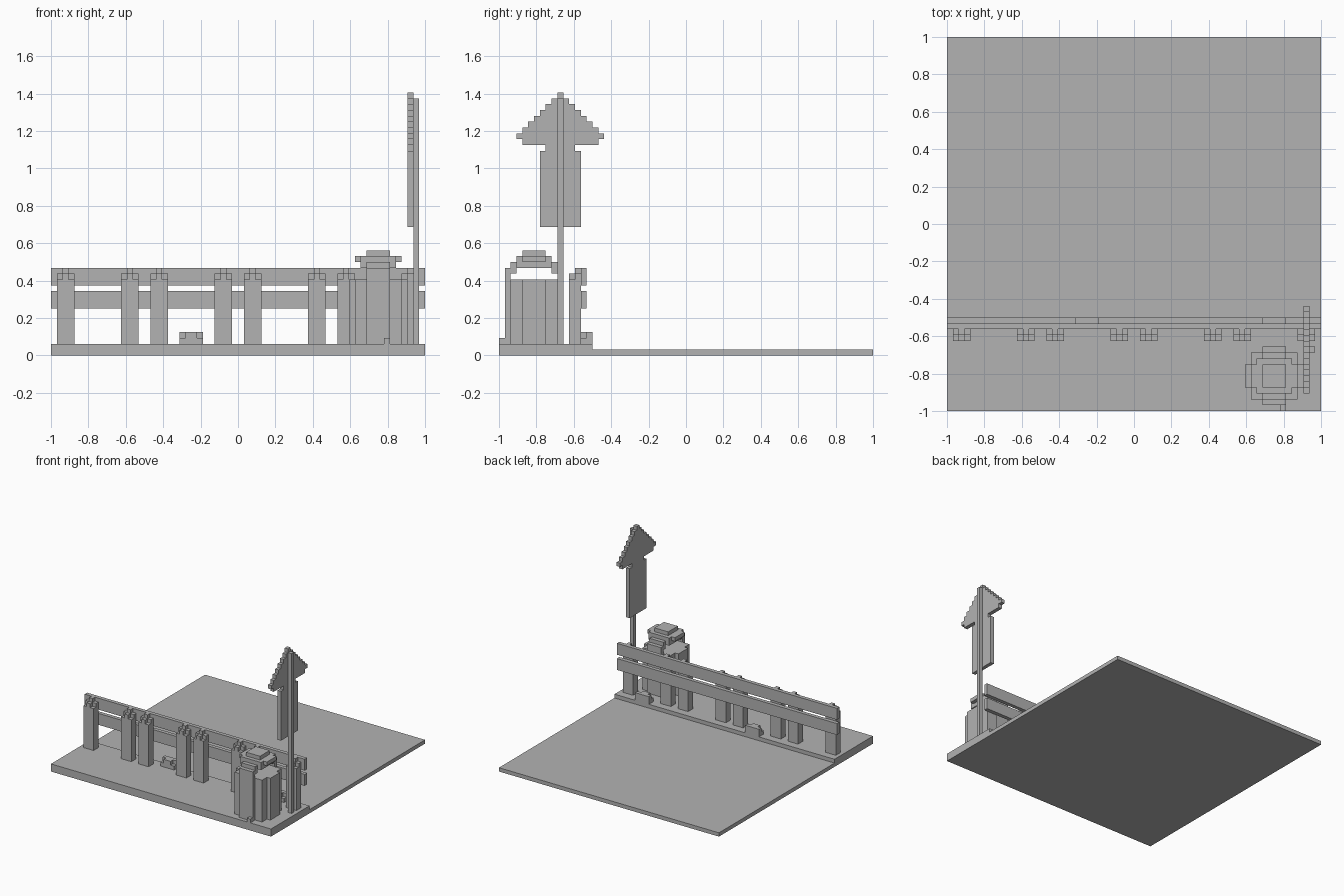
import bpy
import bmesh

cube = bpy.data.objects.get("Cube")
if cube:
    bpy.data.objects.remove(cube, do_unlink=True)

U = 1 / 32   # one block; the base is 64 blocks wide

grey = bpy.data.materials.new("stone_grey")
grey.use_nodes = True
GREY = (0.45, 0.45, 0.45, 1)
grey.diffuse_color = GREY
grey.node_tree.nodes["Principled BSDF"].inputs["Base Color"].default_value = GREY


def part(name, boxes, shift=0):
    """One object from boxes given as (x0, x1, y0, y1, z0, z1) in blocks."""
    bm = bmesh.new()
    for x0, x1, y0, y1, z0, z1 in boxes:
        verts = bmesh.ops.create_cube(bm, size=1)["verts"]
        for v in verts:
            v.co.x = ((x1 if v.co.x > 0 else x0) + shift - 32) * U
            v.co.y = ((y1 if v.co.y > 0 else y0) - 32) * U
            v.co.z = (z1 if v.co.z > 0 else z0) * U
    mesh = bpy.data.meshes.new(name)
    bm.to_mesh(mesh)
    bm.free()
    mesh.materials.append(grey)
    obj = bpy.data.objects.new(name, mesh)
    bpy.context.collection.objects.link(obj)
    return obj


def around(cx, cy, rx, ry, z0, z1):
    """Box centred on a vertical axis."""
    return (cx - rx, cx + rx, cy - ry, cy + ry, z0, z1)


# Ground: thin yard and raised front path
part("yard", [(0, 64, 16, 64, 0, 1)])
part("path", [(0, 64, 0, 16, 0, 2)])

# Fence rails
for name, z in (("lower_rail", 8), ("upper_rail", 12)):
    part(name, [(0, 64, 14, 15, z, z + 3)])

# Fence posts, in pairs, with stepped tops
for start in range(-4, 64, 16):
    for x in (start, start + 5):
        if 0 < x < 64:
            part("fence_post", [
                (0, 3, 12, 14, 2, 13),
                (0, 3, 13, 14, 13, 14),
                (1, 2, 12, 13, 13, 14),
                (1, 2, 13, 14, 14, 15),
            ], x)

# Small rocks under the fence
for x in (22, 54):
    part("rock", [
        (0, 4, 15, 16, 2, 4),
        (1, 3, 14, 15, 2, 4),
        (0, 1, 14, 15, 2, 3),
        (3, 4, 14, 15, 2, 3),
    ], x)

# Barrel with raised front and back staves
CX, CY = 56, 6
part("barrel", [
    around(CX, CY, 5, 2, 2, 13),
    around(CX, CY, 4, 4, 2, 13),
    around(CX, CY, 2, 5, 2, 13),
    (54, 58, 1, 2, 13, 15),
    (54, 58, 10, 11, 13, 15),
])
part("barrel_foot", [(57, 58, 0, 1, 2, 3)])

# Curved lid: sides turn up, front and back droop
part("barrel_lid", [
    around(CX, CY, 2, 2, 17, 18),
    around(CX, CY, 4, 2, 16, 17),
    around(CX, CY, 3, 3, 15, 17),
    around(CX, CY, 2, 4, 15, 16),
    (54, 58, 2, 3, 14, 15),
    (54, 58, 9, 10, 14, 15),
])

# Sign pole and upward arrow
part("sign_pole", [(62, 63, 10, 11, 2, 44)])
arrow = [(61, 62, 7, 14, 22, 35), (61, 62, 8, 13, 35, 36),
         (61, 62, 4, 17, 36, 37)]
for i in range(8):
    arrow.append((61, 62, 3 + i, 18 - i, 37 + i, 38 + i))
arrow[-1] = (61, 62, 10, 11, 44, 45)
part("arrow_sign", arrow)
